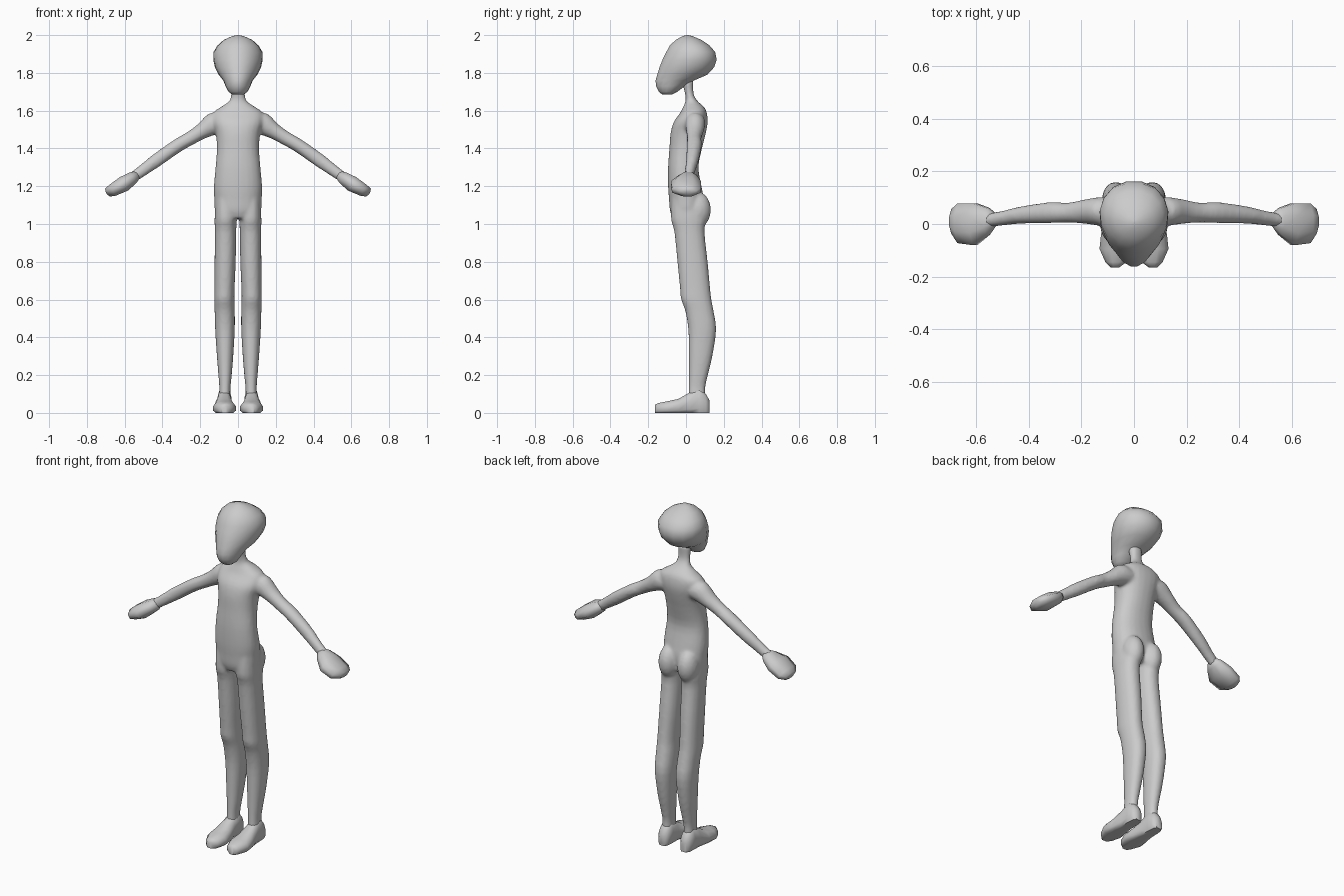
import bpy, bmesh, math
from mathutils import Vector

if "Cube" in bpy.data.objects:
    bpy.data.objects.remove(bpy.data.objects["Cube"])

grey = bpy.data.materials.new("matte grey")
grey.diffuse_color = (0.6, 0.6, 0.6, 1)
grey.use_nodes = True
grey.node_tree.nodes["Principled BSDF"].inputs["Base Color"].default_value = grey.diffuse_color


def catmull(rows, steps):
    """Smoothly interpolate section rows."""
    out = []
    for i in range(len(rows) - 1):
        a, b, c, d = (rows[max(i - 1, 0)], rows[i], rows[i + 1],
                      rows[min(i + 2, len(rows) - 1)])
        for s in range(steps):
            t = s / steps
            out.append([0.5 * (2 * q + (r - p) * t + (2 * p - 5 * q + 4 * r - w) * t * t
                               + (3 * q - p - 3 * r + w) * t ** 3)
                        for p, q, r, w in zip(a, b, c, d)])
    return out + [rows[-1]]


def loft(bm, rings):
    """Skin a list of point rings and cap both ends."""
    vs = [[bm.verts.new(p) for p in ring] for ring in rings]
    n = len(vs[0])
    for a, b in zip(vs, vs[1:]):
        for i in range(n):
            j = (i + 1) % n
            bm.faces.new((a[i], a[j], b[j], b[i]))
    bm.faces.new(vs[0][::-1])
    bm.faces.new(vs[-1])


def ring(c, u, v, n, power=1.0, egg=0.0):
    """Oval around c with half axes u and v; egg narrows the -v end."""
    pts = []
    for i in range(n):
        t = 2 * math.pi * (i + 0.5) / n
        cs, sn = math.cos(t), math.sin(t)
        cs = math.copysign(abs(cs) ** power, cs) * (1 + egg * sn)
        sn = math.copysign(abs(sn) ** power, sn)
        pts.append(Vector(c) + Vector(u) * cs + Vector(v) * sn)
    return pts


def upright(bm, rows, n, power=1.0, egg=0.0):
    """Loft of level sections: z, x min, x max, y min, y max."""
    loft(bm, [ring(((x0 + x1) / 2, (y0 + y1) / 2, z), ((x1 - x0) / 2, 0, 0),
                   (0, (y1 - y0) / 2, 0), n, power, egg)
              for z, x0, x1, y0, y1 in rows])


def limb(bm, rows, n, side, tilt):
    """Loft of sections across a sloping limb: x, y, z, thickness, width."""
    up = Vector((side * math.sin(tilt), 0, math.cos(tilt)))
    loft(bm, [ring((side * x, y, z), up * h, (0, w, 0), n)
              for x, y, z, h, w in rows])


def finish(bm, name, angle=60):
    bmesh.ops.recalc_face_normals(bm, faces=bm.faces)
    me = bpy.data.meshes.new(name)
    bm.to_mesh(me)
    bm.free()
    me.materials.append(grey)
    ob = bpy.data.objects.new(name, me)
    bpy.context.collection.objects.link(ob)
    bpy.ops.object.select_all(action='DESELECT')
    ob.select_set(True)
    bpy.context.view_layer.objects.active = ob
    bpy.ops.object.shade_smooth_by_angle(angle=math.radians(angle))
    return ob


# Torso and neck: z, half width, y front, y back
body = bmesh.new()
torso = [(1.03, .095, -.07, .08), (1.07, .122, -.085, .09), (1.13, .126, -.09, .095),
         (1.20, .128, -.095, .082), (1.30, .119, -.095, .066), (1.40, .112, -.088, .085),
         (1.48, .118, -.082, .105), (1.54, .135, -.065, .115), (1.59, .130, -.030, .110),
         (1.62, .090, -.015, .095), (1.65, .048, -.003, .062), (1.69, .036, -.005, .040),
         (1.76, .038, -.025, .040)]
upright(body, catmull([(z, -w, w, a, b) for z, w, a, b in torso], 3), 24, 0.9)

leg = [(1.14, .012, .118, -.075, .07), (1.03, .008, .124, -.08, .105),
       (.96, .009, .123, -.062, .098), (.80, .012, .124, -.046, .115),
       (.66, .018, .125, -.032, .128), (.60, .019, .126, -.026, .135),
       (.54, .017, .124, -.004, .146), (.44, .017, .121, .012, .160),
       (.30, .025, .112, .015, .140), (.20, .033, .104, .015, .116),
       (.13, .040, .099, .014, .102), (.05, .040, .102, .01, .105)]
arm = [(.05, .045, 1.535, .06, .05), (.12, .048, 1.533, .062, .055),
       (.19, .047, 1.492, .043, .046), (.25, .043, 1.455, .037, .038),
       (.32, .043, 1.415, .036, .040), (.43, .034, 1.338, .036, .033),
       (.50, .022, 1.287, .031, .028), (.57, .012, 1.237, .028, .026)]
for s in (-1, 1):
    # Leg
    upright(body, [(z, s * x0, s * x1, a, b) for z, x0, x1, a, b in catmull(leg, 3)], 20, 0.9)
    # Arm
    limb(body, catmull(arm, 3), 18, s, math.radians(33))
    # Buttock
    lobe = bmesh.ops.create_uvsphere(body, u_segments=20, v_segments=12, radius=1)["verts"]
    for v in lobe:
        v.co = Vector((s * .062 + v.co.x * .058, .062 + v.co.y * .070, 1.075 + v.co.z * .095))

# Blend the overlapping volumes into one skin
skin = finish(body, "body")
remesh = skin.modifiers.new("blend", 'REMESH')
remesh.mode = 'VOXEL'
remesh.voxel_size = 0.009
remesh.use_smooth_shade = True
relax = skin.modifiers.new("relax", 'SMOOTH')
relax.factor = 0.5
relax.iterations = 5

# Head: z, half width, y front, y back
head = bmesh.new()
skull = [(1.685, .030, -.125, -.075), (1.70, .050, -.145, -.045), (1.73, .066, -.160, -.005),
         (1.76, .078, -.163, .045), (1.79, .102, -.155, .115), (1.83, .122, -.143, .152),
         (1.87, .131, -.127, .165), (1.91, .130, -.107, .157), (1.945, .109, -.088, .127),
         (1.975, .075, -.055, .082), (1.995, .030, -.018, .034), (2.0, .004, .004, .012)]
upright(head, [(z, -w, w, a, b) for z, w, a, b in skull], 16, 1.0, 0.1)
finish(head, "head", 80)

# Hands and feet
palm = [(.530, .015, 1.262, .022, .026), (.555, .010, 1.245, .036, .055),
        (.605, -.001, 1.212, .045, .086), (.665, .003, 1.178, .036, .082),
        (.690, .010, 1.167, .027, .050), (.697, .010, 1.163, .012, .022)]
# y, x inner, x outer, height
sole = [(-.165, .055, .090, .042), (-.145, .028, .110, .052), (-.095, .010, .133, .062),
        (-.04, .018, .127, .074), (.02, .032, .112, .108), (.07, .033, .110, .135),
        (.105, .036, .107, .100), (.125, .050, .092, .065)]
for s, tag in ((-1, "left"), (1, "right")):
    hand = bmesh.new()
    limb(hand, palm, 8, s, math.radians(31))
    finish(hand, "hand_" + tag, 80)

    foot = bmesh.new()
    rings = []
    for y, x0, x1, h in sole:
        r = ring((s * (x0 + x1) / 2, y, h * .38), (s * (x1 - x0) / 2, 0, 0),
                 (0, 0, h * .64), 12, 0.85)
        rings.append([Vector((p.x, p.y, max(p.z, 0))) for p in r])
    loft(foot, rings)
    finish(foot, "foot_" + tag, 60)
